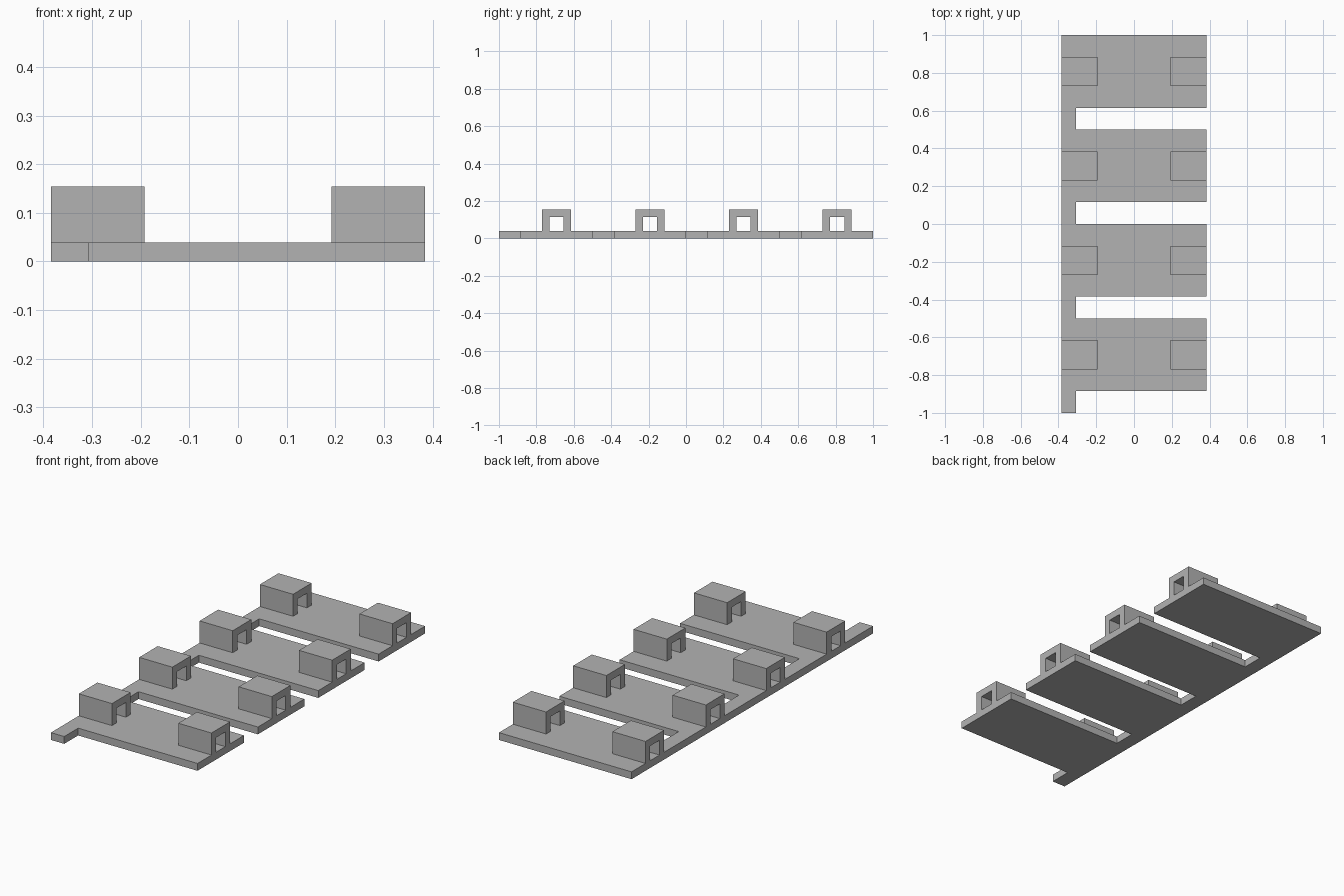
import bpy
import bmesh

cube = bpy.data.objects.get("Cube")
if cube:
    bpy.data.objects.remove(cube, do_unlink=True)

U = 2 / 52            # one grid step of the design
HALF_W = 10 * U       # half of the plate width
PITCH = 13 * U        # spacing of the plates
PLATE = 10 * U        # length of one plate
SPINE = 2 * U         # width of the connecting strip
COUNT = 4

grey = bpy.data.materials.new("plain grey")
grey.use_nodes = True
colour = (0.45, 0.45, 0.45, 1)
grey.diffuse_color = colour
grey.node_tree.nodes["Principled BSDF"].inputs["Base Color"].default_value = colour


def extrude_profile(name, points, offset):
    """Fill a closed profile and extrude it along an offset vector."""
    bm = bmesh.new()
    face = bm.faces.new([bm.verts.new(p) for p in points])
    result = bmesh.ops.extrude_face_region(bm, geom=[face], use_keep_orig=True)
    moved = [v for v in result["geom"] if isinstance(v, bmesh.types.BMVert)]
    bmesh.ops.translate(bm, verts=moved, vec=offset)
    bmesh.ops.recalc_face_normals(bm, faces=bm.faces)
    mesh = bpy.data.meshes.new(name)
    bm.to_mesh(mesh)
    bm.free()
    mesh.materials.append(grey)
    obj = bpy.data.objects.new(name, mesh)
    bpy.context.collection.objects.link(obj)
    return obj


# Comb-shaped base: a strip along the right edge carrying four plates
inner = -HALF_W + SPINE
outline = [(-HALF_W, 1, 0), (-HALF_W, -1, 0), (inner, -1, 0)]
for i in range(COUNT):
    back = -1 + (i + 1) * PITCH
    front = back - PLATE
    outline += [(inner, front, 0), (HALF_W, front, 0), (HALF_W, back, 0)]
    if i < COUNT - 1:
        outline.append((inner, back, 0))
extrude_profile("comb_base", outline, (0, 0, U))

# Arched brackets: one at each end of every plate, tunnel running across
arch = [(-2, 1), (-2, 4), (2, 4), (2, 1), (1, 1), (1, 3), (-1, 3), (-1, 1)]
for i in range(COUNT):
    middle = -1 + (i + 1) * PITCH - PLATE / 2
    for side, start in (("right", -HALF_W), ("left", HALF_W - 5 * U)):
        points = [(start, middle + y * U, z * U) for y, z in arch]
        extrude_profile(f"{side}_bracket_{i + 1}", points, (5 * U, 0, 0))
